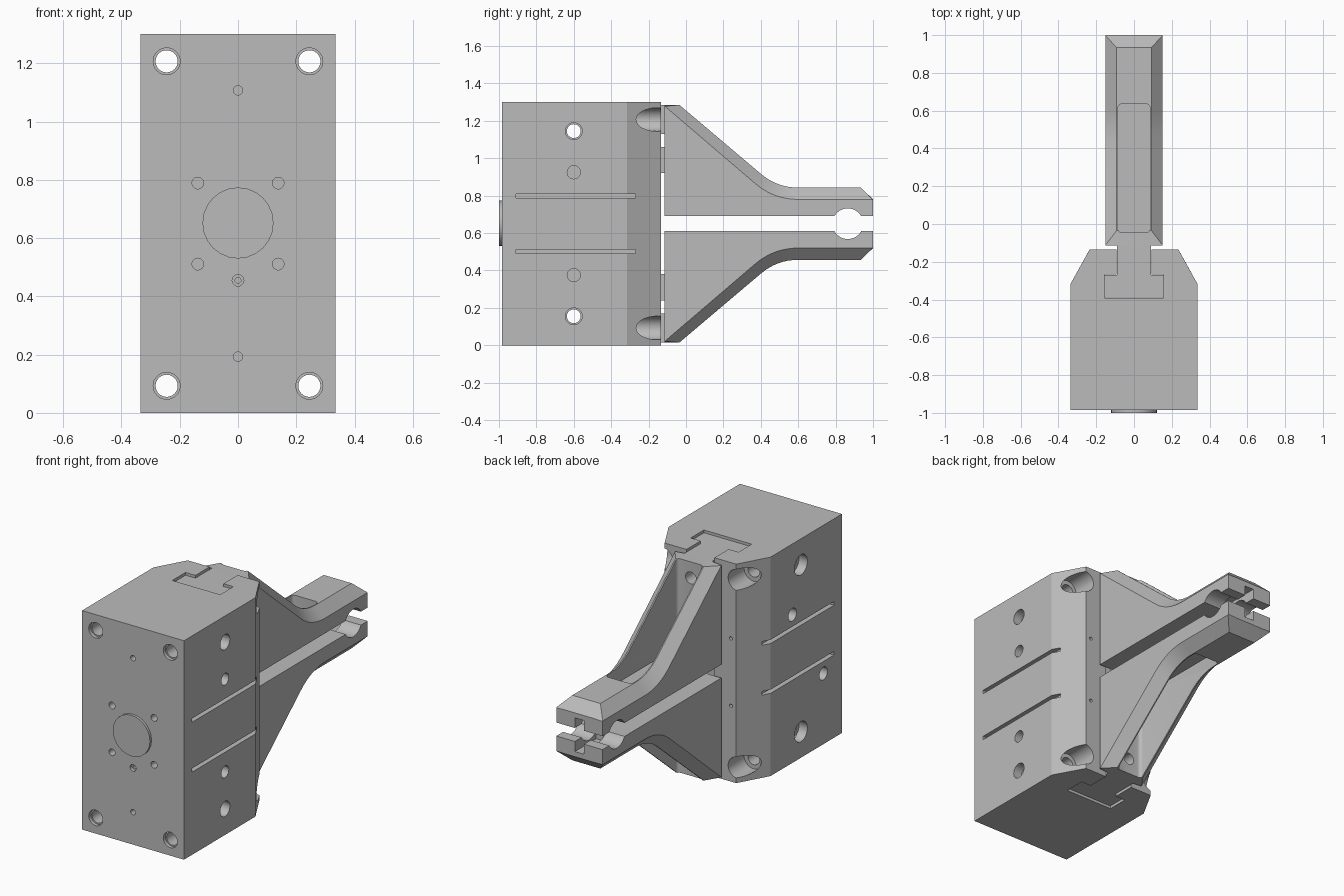
import bpy, bmesh, math
from mathutils import Matrix, Vector

old = bpy.data.objects.get("Cube")
if old:
    bpy.data.objects.remove(old, do_unlink=True)

grey = bpy.data.materials.new("machined grey")
grey.use_nodes = True
GREY = (0.5, 0.5, 0.5, 1)
grey.diffuse_color = GREY
grey.node_tree.nodes["Principled BSDF"].inputs["Base Color"].default_value = GREY
MID = 0.65  # height of the mirror plane between the jaws


def make(name, bm):
    bmesh.ops.recalc_face_normals(bm, faces=bm.faces)
    mesh = bpy.data.meshes.new(name)
    bm.to_mesh(mesh)
    bm.free()
    mesh.materials.append(grey)
    ob = bpy.data.objects.new(name, mesh)
    bpy.context.collection.objects.link(ob)
    return ob


def prism(bm, outline, z0, z1):
    face = bm.faces.new([bm.verts.new((x, y, z0)) for x, y in outline])
    top = bmesh.ops.extrude_face_region(bm, geom=[face])["geom"]
    moved = [v for v in top if isinstance(v, bmesh.types.BMVert)]
    bmesh.ops.translate(bm, verts=moved, vec=(0, 0, z1 - z0))


def box(bm, x0, x1, y0, y1, z0, z1):
    prism(bm, [(x0, y0), (x1, y0), (x1, y1), (x0, y1)], z0, z1)


def rod(bm, axis, a, b, r, start, end, sides=32):
    """Cylinder along x or y; a, b are its two other coordinates."""
    mid = (start + end) / 2
    if axis == "X":
        place = Matrix.Translation((mid, a, b)) @ Matrix.Rotation(math.pi / 2, 4, "Y")
    else:
        place = Matrix.Translation((a, mid, b)) @ Matrix.Rotation(math.pi / 2, 4, "X")
    bmesh.ops.create_cone(bm, cap_ends=True, segments=sides, radius1=r, radius2=r,
                          depth=end - start, matrix=place)


def cut(ob, bm):
    cutter = make("cutter", bm)
    cutter.hide_render = True
    mod = ob.modifiers.new("cut", "BOOLEAN")
    mod.operation, mod.object = "DIFFERENCE", cutter
    mod.solver, mod.use_self = "EXACT", True
    bpy.context.view_layer.objects.active = ob
    bpy.ops.object.modifier_apply(modifier=mod.name)
    bpy.data.objects.remove(cutter, do_unlink=True)


def smooth(ob):
    bpy.ops.object.select_all(action="DESELECT")
    ob.select_set(True)
    bpy.context.view_layer.objects.active = ob
    bpy.ops.object.shade_smooth_by_angle(angle=math.radians(25))


def mirrored(half):
    """Outline of the +x half, closed by its mirror image."""
    return half + [(-x, y) for x, y in reversed(half)]


def flipped_copy(ob, name):
    low = ob.copy()
    low.data = ob.data.copy()
    low.name = name
    low.data.transform(Matrix.Translation((0, 0, 2 * MID)) @ Matrix.Scale(-1, 4, (0, 0, 1)))
    low.data.flip_normals()
    bpy.context.collection.objects.link(low)
    return low


# Housing with chamfered rear corners and a T channel
bm = bmesh.new()
prism(bm, mirrored([(0.335, -0.985), (0.335, -0.315), (0.235, -0.135), (0.092, -0.135),
                    (0.092, -0.268), (0.157, -0.268), (0.157, -0.392)]), 0, 1.3)
housing = make("housing", bm)

# Housing holes and grooves
bm = bmesh.new()
for s in (-1, 1):
    for t in (-1, 1):
        z = MID + t * 0.557
        rod(bm, "Y", s * 0.245, z, 0.038, -1.1, 0)
        rod(bm, "Y", s * 0.245, z, 0.046, -1.1, -0.965)
        rod(bm, "Y", s * 0.245, z, 0.063, -0.285, 0)
        rod(bm, "Y", s * 0.138, MID + t * 0.139, 0.02, -1.1, -0.93)
        rod(bm, "Y", s * 0.2, MID + t * 0.2, 0.01, -0.17, 0, 16)
        zg = MID + t * 0.148
        box(bm, *sorted((s * 0.3, s * 0.4)), -0.91, -0.27, zg - 0.011, zg + 0.011)
for t in (-1, 1):
    z = MID + t * 0.495
    rod(bm, "X", -0.6, z, 0.037, -0.5, 0.5)
    rod(bm, "X", -0.6, z, 0.06, -0.5, -0.28)
    rod(bm, "X", -0.6, z, 0.045, 0.28, 0.5)
    rod(bm, "X", -0.6, MID + t * 0.275, 0.035, 0.26, 0.5)
    rod(bm, "Y", 0, MID + t * 0.457, 0.016, -1.1, -0.93, 20)
rod(bm, "X", -0.52, 0.88, 0.038, -0.5, -0.26)
rod(bm, "X", -0.81, 0.42, 0.038, -0.5, -0.26)
rod(bm, "Y", 0, 0.455, 0.02, -1.1, -0.965, 20)
rod(bm, "Y", 0, 0.455, 0.01, -1.1, -0.93, 20)
cut(housing, bm)

# Round locating boss on the front
bm = bmesh.new()
rod(bm, "Y", 0, 0.652, 0.122, -1.0, -0.98, 24)
boss = make("front_boss", bm)


# Upper jaw: side profiles lofted across the width to form the chamfers
def bend(p, c, q, n=8):
    p, c, q = Vector(p), Vector(c), Vector(q)
    return [tuple(p.lerp(c, i / n).lerp(c.lerp(q, i / n), i / n)) for i in range(n + 1)]


BACK = -0.115
inner = ([(BACK, 0.69), (BACK, 1.285), (-0.035, 1.285)]
         + bend((0.4, 0.917), (0.487, 0.843), (0.6, 0.843))
         + [(0.935, 0.843), (1.0, 0.78), (1.0, 0.69)])
outer = ([(BACK, 0.69), (BACK, 1.28), (BACK + 0.002, 1.278)]
         + bend((0.37, 0.865), (0.469, 0.78), (0.6, 0.78))
         + [(0.998, 0.78), (1.0, 0.778), (1.0, 0.69)])
bm = bmesh.new()
loops = [[bm.verts.new((x, y, z)) for y, z in prof]
         for x, prof in ((-0.152, outer), (-0.092, inner), (0.092, inner), (0.152, outer))]
for a, b in zip(loops, loops[1:]):
    for i in range(len(a)):
        j = (i + 1) % len(a)
        bm.faces.new((a[i], a[j], b[j], b[i]))
bm.faces.new(loops[0])
bm.faces.new(loops[-1])
jaw = make("upper_jaw", bm)

# Pocket with rounded corners, bolt hole, clamp bore and tip slot
bm = bmesh.new()
box(bm, -0.085, 0.085, -0.045, 0.635, 0.76, 1.5)
upright = [e for e in bm.edges if abs(e.verts[0].co.z - e.verts[1].co.z) > 0.1]
bmesh.ops.bevel(bm, geom=upright, offset=0.02, segments=4, affect="EDGES", profile=0.5)
rod(bm, "Y", 0, 1.19, 0.035, -0.3, 0)
rod(bm, "X", 0.865, MID, 0.082, -0.4, 0.4, 40)
box(bm, -0.03, 0.03, 0.8, 1.1, 0.6, 0.75)
cut(jaw, bm)

# T-shaped foot that ties the jaw into the channel
bm = bmesh.new()
prism(bm, mirrored([(0.155, -0.39), (0.155, -0.27), (0.09, -0.27), (0.09, -0.114)]), 0.92, 1.285)
foot = make("upper_jaw_foot", bm)
bm = bmesh.new()
rod(bm, "Y", 0, 1.19, 0.035, -0.3, 0)
box(bm, -0.2, 0.2, -0.135, -0.1, 1.06, 1.13)
cut(foot, bm)

# Lower half is the mirror image
lower = [flipped_copy(jaw, "lower_jaw"), flipped_copy(foot, "lower_jaw_foot")]
for ob in [housing, boss, jaw, foot] + lower:
    smooth(ob)
